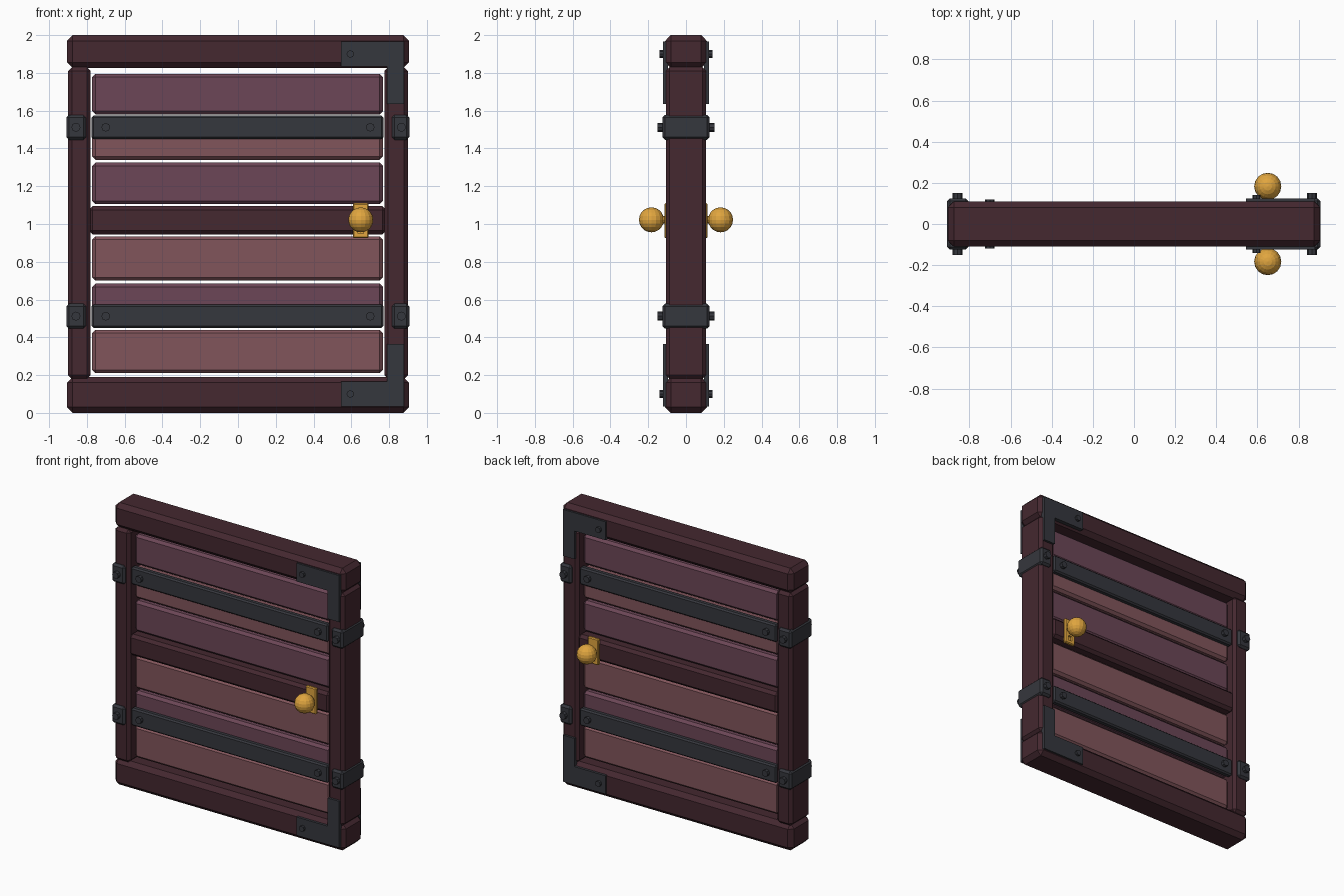
import bpy, bmesh, math
from mathutils import Matrix

if "Cube" in bpy.data.objects:
    bpy.data.objects.remove(bpy.data.objects["Cube"])


def material(name, rgb):
    m = bpy.data.materials.new(name)
    m.diffuse_color = (*rgb, 1)
    m.use_nodes = True
    m.node_tree.nodes["Principled BSDF"].inputs["Base Color"].default_value = m.diffuse_color
    return m


FRAME = material("dark_wood", (0.058, 0.021, 0.029))
PURPLE = material("purple_wood", (0.15, 0.062, 0.095))
RED = material("red_wood", (0.22, 0.09, 0.105))
IRON = material("iron", (0.036, 0.038, 0.047))
GOLD = material("gold", (0.75, 0.38, 0.05))


def finish(name, bm, mat):
    bmesh.ops.recalc_face_normals(bm, faces=bm.faces)
    me = bpy.data.meshes.new(name)
    bm.to_mesh(me)
    bm.free()
    me.materials.append(mat)
    ob = bpy.data.objects.new(name, me)
    bpy.context.collection.objects.link(ob)
    return ob


def box(name, x, y, z, mat, bevel=0.0):
    """Chamfered box from (min, max) ranges."""
    bm = bmesh.new()
    size = [r[1] - r[0] for r in (x, y, z)]
    mid = [(r[0] + r[1]) / 2 for r in (x, y, z)]
    bmesh.ops.create_cube(bm, size=1, matrix=Matrix.Translation(mid) @ Matrix.Diagonal((*size, 1)))
    if bevel:
        bmesh.ops.bevel(bm, geom=bm.edges[:], offset=bevel, segments=1, affect='EDGES')
    return finish(name, bm, mat)


def rod(name, x, z, y0, y1, r, mat, sides=8):
    """Cylinder along y."""
    bm = bmesh.new()
    mat4 = Matrix.Translation((x, (y0 + y1) / 2, z)) @ Matrix.Rotation(math.pi / 2, 4, 'X')
    bmesh.ops.create_cone(bm, cap_ends=True, segments=sides, radius1=r, radius2=r,
                          depth=abs(y1 - y0), matrix=mat4)
    return finish(name, bm, mat)


def span(s, a, b):
    return tuple(sorted((s * a, s * b)))


def bracket(name, s, top):
    """L-shaped corner plate, s = side in y."""
    pts = [(0.545, 0.035), (0.88, 0.035), (0.88, 0.365), (0.79, 0.365), (0.79, 0.165), (0.545, 0.165)]
    bm = bmesh.new()
    vs = [bm.verts.new((x, s * 0.095, 2 - z if top else z)) for x, z in pts]
    f = bm.faces.new(vs)
    new = bmesh.ops.extrude_face_region(bm, geom=[f])["geom"]
    bmesh.ops.translate(bm, vec=(0, s * 0.028, 0),
                        verts=[v for v in new if isinstance(v, bmesh.types.BMVert)])
    return finish(name, bm, IRON)


# Frame
box("top_rail", (-0.905, 0.905), (-0.11, 0.11), (1.825, 2.0), FRAME, 0.03)
box("bottom_rail", (-0.905, 0.905), (-0.11, 0.11), (0, 0.19), FRAME, 0.03)
box("left_stile", (-0.9, -0.78), (-0.107, 0.107), (0.18, 1.83), FRAME, 0.02)
box("right_stile", (0.775, 0.9), (-0.107, 0.107), (0.18, 1.83), FRAME, 0.02)
box("middle_rail", (-0.79, 0.785), (-0.1, 0.1), (0.945, 1.095), FRAME, 0.02)

# Planks, bottom to top
planks = [(0.21, 0.44, RED), (0.455, 0.685, PURPLE), (0.70, 0.935, RED),
          (1.105, 1.325, PURPLE), (1.34, 1.565, RED), (1.58, 1.795, PURPLE)]
for i, (z0, z1, m) in enumerate(planks):
    box(f"plank_{i + 1}", (-0.772, 0.768), (-0.062, 0.062), (z0, z1), m, 0.018)

# Iron clamps around the stiles
for z in (0.512, 1.512):
    for side, xr, bx in (("left", (-0.908, -0.805), -0.858), ("right", (0.815, 0.907), 0.865)):
        box(f"{side}_clamp", xr, (-0.125, 0.125), (z - 0.066, z + 0.066), IRON, 0.014)
        rod(f"{side}_clamp_bolt", bx, z, -0.15, 0.15, 0.024, IRON)

for s, face in ((-1, "front"), (1, "back")):
    # Straps across the planks
    for z in (0.512, 1.512):
        box(f"{face}_strap", (-0.775, 0.77), span(s, 0.05, 0.095), (z - 0.062, z + 0.062), IRON, 0.01)
        for x in (-0.7, 0.7):
            rod(f"{face}_strap_bolt", x, z, s * 0.085, s * 0.118, 0.023, IRON)
    # Corner brackets
    for top in (False, True):
        bracket(f"{face}_corner_bracket", s, top)
        rod(f"{face}_bracket_bolt", 0.595, 1.9 if top else 0.1, s * 0.11, s * 0.14, 0.02, IRON)
    # Lock plate with a keyhole
    plate = box(f"{face}_lock_plate", (0.608, 0.692), span(s, 0.09, 0.115), (0.925, 1.11), GOLD, 0.006)
    cutter = box("keyhole_cutter", (0.635, 0.665), span(s, 0.101, 0.14), (0.95, 0.985), GOLD)
    cutter.hide_render = True
    cutter.hide_set(True)
    cut = plate.modifiers.new("keyhole", 'BOOLEAN')
    cut.operation = 'DIFFERENCE'
    cut.object = cutter
    # Knob
    rod(f"{face}_knob_neck", 0.65, 1.022, s * 0.1, s * 0.14, 0.02, GOLD)
    bm = bmesh.new()
    bmesh.ops.create_uvsphere(bm, u_segments=16, v_segments=10, radius=0.066,
                              matrix=Matrix.Translation((0.65, s * 0.183, 1.022)))
    finish(f"{face}_knob", bm, GOLD)
